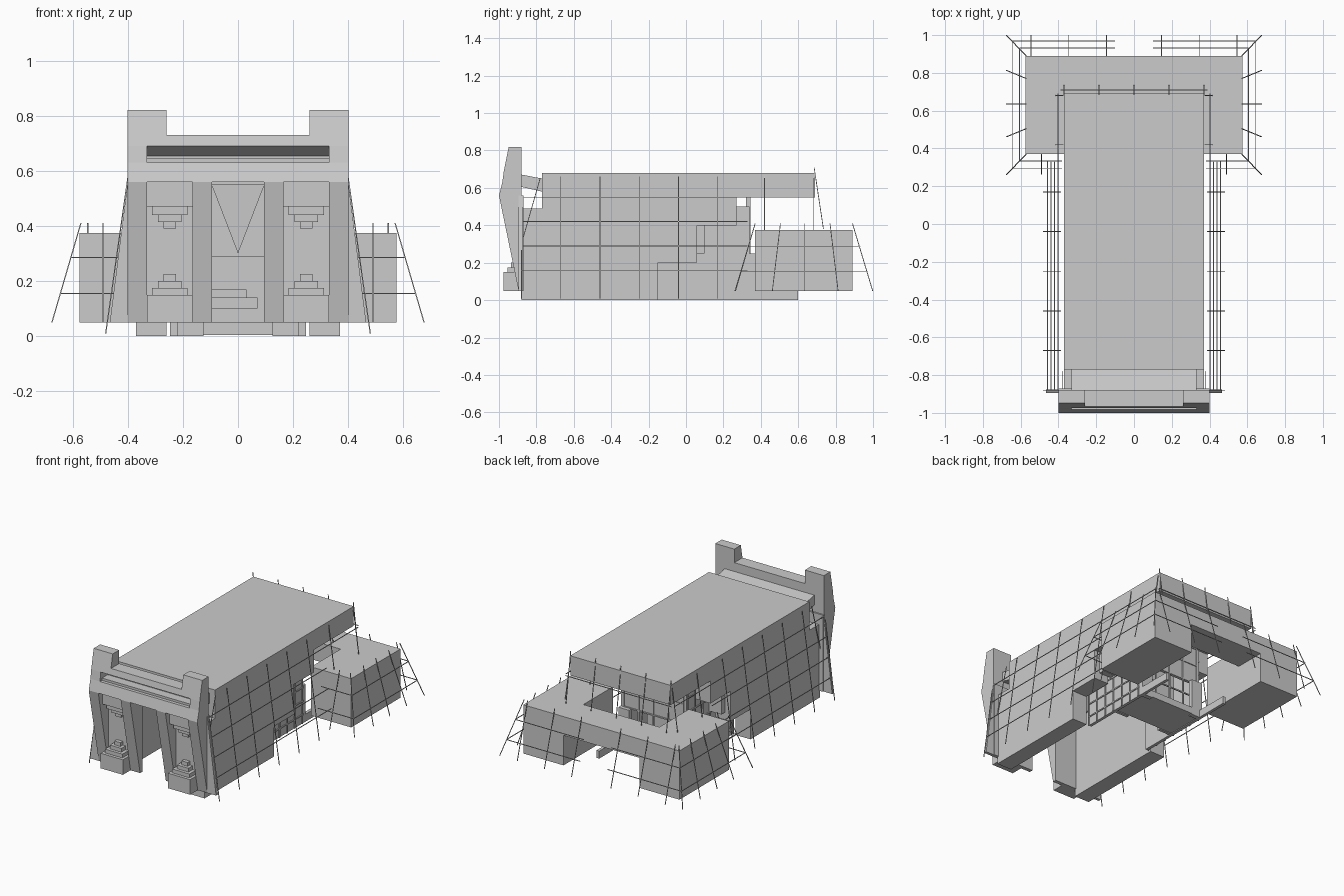
import bpy, bmesh
from mathutils import Vector

grey = bpy.data.materials.new("plain grey")
grey.diffuse_color = (0.6, 0.6, 0.6, 1)


def finish(name, bm):
    bmesh.ops.recalc_face_normals(bm, faces=bm.faces)
    me = bpy.data.meshes.new(name)
    bm.to_mesh(me)
    bm.free()
    me.materials.append(grey)
    ob = bpy.data.objects.new(name, me)
    bpy.context.collection.objects.link(ob)
    return ob


def prism(name, pts, lo, hi, axis="x"):
    """Extrude a flat outline: (y, z) along x, or (x, z) along y."""
    bm = bmesh.new()
    def put(p, d):
        return bm.verts.new((d, p[0], p[1]) if axis == "x" else (p[0], d, p[1]))
    a = [put(p, lo) for p in pts]
    b = [put(p, hi) for p in pts]
    bm.faces.new(a)
    bm.faces.new(b[::-1])
    for i in range(len(pts)):
        j = (i + 1) % len(pts)
        bm.faces.new((a[i], b[i], b[j], a[j]))
    return finish(name, bm)


def box(name, x0, x1, y0, y1, z0, z1):
    x0, x1 = sorted((x0, x1))
    return prism(name, [(y0, z0), (y1, z0), (y1, z1), (y0, z1)], x0, x1)


def bars(name, segs, r=0.002):
    """Many thin square rods in one mesh."""
    bm = bmesh.new()
    for a, b in segs:
        a, b = Vector(a), Vector(b)
        d = (b - a).normalized()
        up = Vector((0, 0, 1)) if abs(d.z) < 0.7 else Vector((0, 1, 0))
        u = d.cross(up).normalized() * r
        v = d.cross(u).normalized() * r
        ends = [[bm.verts.new(p + i * u + j * v) for i, j in ((-1, -1), (1, -1), (1, 1), (-1, 1))]
                for p in (a, b)]
        bm.faces.new(ends[0])
        bm.faces.new(ends[1][::-1])
        for i in range(4):
            j = (i + 1) % 4
            bm.faces.new((ends[0][i], ends[1][i], ends[1][j], ends[0][j]))
    return finish(name, bm)


# Roof slab and the sloping link to the facade
box("roof_slab", -0.37, 0.37, -0.77, 0.69, 0.55, 0.68)
prism("roof_link", [(-0.9, 0.61), (-0.77, 0.58), (-0.77, 0.65), (-0.9, 0.675)], -0.33, 0.33)

for s in (-1, 1):
    # Hall side walls, stepping upwards to the rear
    prism("hall_wall", [(-0.88, 0), (-0.15, 0), (-0.15, 0.2), (0.06, 0.2), (0.06, 0.4), (0.27, 0.4),
                        (0.27, 0.55), (-0.77, 0.55), (-0.77, 0.49), (-0.88, 0.49)],
          *sorted((s * 0.26, s * 0.37)))
    # Inner room walls, sill rail and little side door frame
    box("room_wall", s * 0.22, s * 0.24, -0.15, 0.34, 0.0, 0.5)
    box("room_sill", s * 0.22, s * 0.24, 0.34, 0.6, 0, 0.05)
    box("room_sill_front", s * 0.125, s * 0.24, 0.08, 0.1, 0, 0.05)
    box("side_door", s * 0.24, s * 0.33, 0.06, 0.1, 0.25, 0.4)
    box("room_pier", s * 0.16, s * 0.24, 0.34, 0.37, 0.0, 0.25)
    # Facade fins with a face that leans under
    for x0, x1 in ((0.095, 0.165), (0.33, 0.4)):
        prism("facade_fin", [(-1, 0.56), (-0.895, 0.05), (-0.87, 0.05), (-0.87, 0.56)],
              *sorted((s * x0, s * x1)))
    # Recessed panel with stepped blocks at head and foot
    box("facade_panel", s * 0.165, s * 0.33, -0.89, -0.87, 0.05, 0.56)
    for w, z0, z1, y in ((0.082, 0.47, 0.56, -0.955), (0.064, 0.44, 0.47, -0.94),
                         (0.042, 0.415, 0.44, -0.925), (0.022, 0.39, 0.415, -0.91),
                         (0.082, 0.05, 0.15, -0.975), (0.064, 0.15, 0.175, -0.955),
                         (0.042, 0.175, 0.2, -0.935), (0.022, 0.2, 0.225, -0.915)):
        box("panel_step", s * 0.2475 - w, s * 0.2475 + w, y, -0.88, z0, z1)
    # Triangular buttress beside the facade
    prism("facade_buttress", [(s * 0.4, 0.56), (s * 0.465, 0.05), (s * 0.4, 0.05)], -0.895, -0.875, "y")
    # Raised corner of the facade head
    prism("facade_ear", [(-0.966, 0.73), (-0.948, 0.82), (-0.88, 0.82), (-0.88, 0.73)],
          *sorted((s * 0.26, s * 0.4)))
    prism("facade_slot_end", [(-0.982, 0.63), (-0.974, 0.69), (-0.88, 0.69), (-0.88, 0.63)],
          *sorted((s * 0.33, s * 0.4)))
    # Annex wing
    box("annex_wing", s * 0.28, s * 0.575, 0.37, 0.89, 0.05, 0.375)

# Facade head: sill, lintel and the dark sloping soffit inside the slot
prism("facade_sill", [(-1, 0.56), (-0.982, 0.63), (-0.88, 0.63), (-0.88, 0.56)], -0.4, 0.4)
prism("facade_lintel", [(-0.974, 0.69), (-0.966, 0.73), (-0.88, 0.73), (-0.88, 0.69)], -0.4, 0.4)
prism("slot_soffit", [(-0.974, 0.69), (-0.88, 0.645), (-0.88, 0.69)], -0.33, 0.33)
prism("slot_ledge", [(-0.96, 0.63), (-0.96, 0.645), (-0.88, 0.645), (-0.88, 0.63)], -0.33, 0.33)

# Hanging points along the passage ceiling, upright in front, sloping back
for y in (-0.76, -0.5, -0.24):
    bm = bmesh.new()
    top = [bm.verts.new(p) for p in ((-0.1, y, 0.56), (0.1, y, 0.56),
                                     (0.1, y + 0.18, 0.56), (-0.1, y + 0.18, 0.56))]
    tip = bm.verts.new((0, y + 0.01, 0.3))
    bm.faces.new(top)
    for i in range(4):
        bm.faces.new((top[i], top[(i + 1) % 4], tip))
    finish("ceiling_point", bm)

# Annex bridge, room floor, end wall and inner steps
box("annex_bridge", -0.28, 0.28, 0.68, 0.89, 0.25, 0.375)
box("room_floor", -0.22, 0.22, 0.1, 0.37, 0.005, 0.05)
box("room_end_wall", -0.22, 0.22, 0.32, 0.34, 0.25, 0.55)
box("inner_screen", -0.1, 0.1, 0.25, 0.27, 0.05, 0.29)
box("inner_step", -0.1, 0.07, 0.12, 0.25, 0.1, 0.14)
box("inner_step_top", -0.1, 0.03, 0.16, 0.25, 0.14, 0.17)

# Window grid of the room: side faces and rear face
grid = []
for s in (-1, 1):
    for z in (0.06, 0.15, 0.24, 0.33, 0.42):
        grid.append(((s * 0.242, -0.15, z), (s * 0.242, 0.34, z)))
    for i in range(7):
        y = -0.15 + i * 0.08
        grid.append(((s * 0.242, y, 0.0), (s * 0.242, y, 0.5)))
for i in range(5):
    grid.append(((-0.22 + i * 0.11, 0.342, 0.05), (-0.22 + i * 0.11, 0.342, 0.55)))
for z in (0.15, 0.25, 0.38, 0.5):
    grid.append(((-0.22, 0.342, z), (0.22, 0.342, z)))
bars("room_window_grid", grid, 0.004)

# Scaffold along the hall and around the roof
hall = []
for s in (-1, 1):
    def side(z):
        return s * (0.48 - 0.14 * z)
    for i in range(6):
        y = -0.88 + i * 0.21
        top = 0.56 if i == 0 else 0.66
        hall.append(((side(0), y, 0.01), (side(top), y, top)))
    for z in (0.16, 0.29, 0.42, 0.55):
        hall.append(((side(z), -0.88, z), (side(z), 0.33, z)))
    hall.append(((side(0.55), 0.33, 0.55), (side(0.55), 0.69, 0.55)))
    for y in (0.42, 0.68):
        hall.append(((s * 0.415, y, 0.37), (s * 0.375, y, 0.66)))
    hall.append(((s * 0.38, -0.88, 0.3), (s * 0.38, -0.78, 0.65)))
for x in (-0.37, -0.185, 0, 0.185, 0.37):
    hall.append(((x, 0.735, 0.38), (x, 0.685, 0.71)))
hall.append(((-0.39, 0.71, 0.55), (0.39, 0.71, 0.55)))
bars("hall_scaffold", hall)

# Splayed scaffold round the annex: offset grows towards the ground
annex = []
def off(z):
    return 0.105 * (0.41 - z) / 0.36
for s in (-1, 1):
    for y, dy in ((0.89, 1), (0.77, 0.4), (0.635, 0), (0.505, -0.4), (0.37, -1)):
        annex.append(((s * 0.57, y, 0.41), (s * 0.675, y + dy * 0.108, 0.05)))
    for x in (0.545, 0.345, 0.145):
        annex.append(((s * x, 0.89, 0.41), (s * x, 0.998, 0.05)))
    annex.append(((s * 0.49, 0.37, 0.41), (s * 0.49, 0.265, 0.05)))
    for z in (0.155, 0.285):
        d = off(z)
        annex.append(((s * (0.57 + d), 0.37 - d, z), (s * (0.57 + d), 0.89 + d, z)))
        annex.append(((s * 0.1, 0.895 + d, z), (s * (0.57 + d), 0.895 + d, z)))
        annex.append(((s * 0.38, 0.37 - d, z), (s * (0.57 + d), 0.37 - d, z)))
bars("annex_scaffold", annex)
